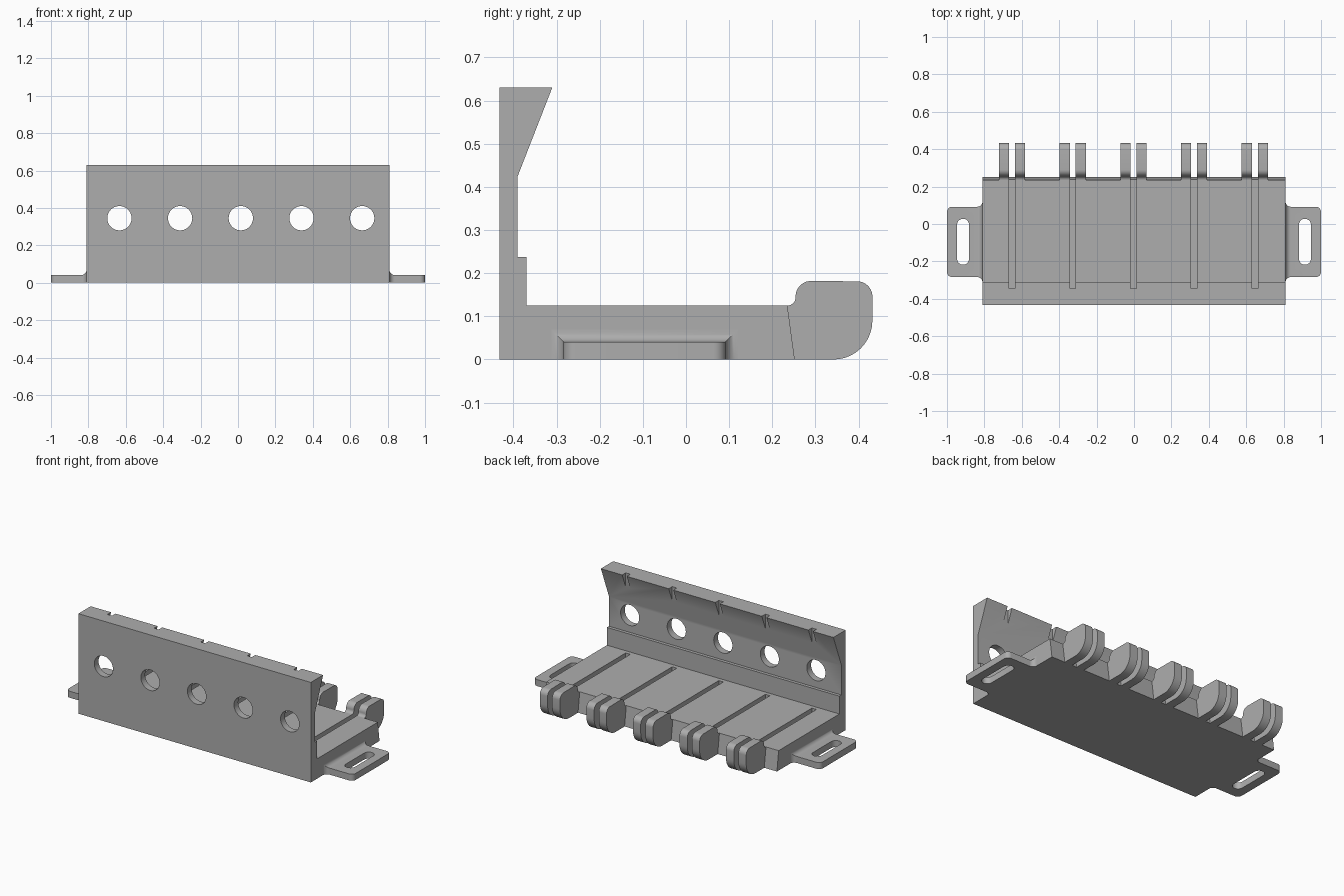
import bpy, bmesh, math

cube = bpy.data.objects.get("Cube")
if cube:
    bpy.data.objects.remove(cube)

GREY = (0.42, 0.42, 0.42, 1)
grey = bpy.data.materials.new("plain grey")
grey.use_nodes = True
grey.diffuse_color = GREY
grey.node_tree.nodes["Principled BSDF"].inputs["Base Color"].default_value = GREY

HALF = 0.81                                        # half width of the body
STATIONS = [-0.652 + 0.3245 * i for i in range(5)]  # one cable slot each
SLOT = 0.016                                       # half width of a slot


def make(name, bm):
    bmesh.ops.recalc_face_normals(bm, faces=bm.faces)
    mesh = bpy.data.meshes.new(name)
    bm.to_mesh(mesh)
    bm.free()
    mesh.materials.append(grey)
    ob = bpy.data.objects.new(name, mesh)
    bpy.context.collection.objects.link(ob)
    return ob


def loft(bm, rings):
    """Skin a row of equal rings and cap both ends."""
    rows = [[bm.verts.new(p) for p in ring] for ring in rings]
    for a, b in zip(rows, rows[1:]):
        for i in range(len(a)):
            j = (i + 1) % len(a)
            bm.faces.new((a[i], a[j], b[j], b[i]))
    bm.faces.new(rows[0])
    bm.faces.new(rows[-1][::-1])


def extrude_x(bm, profile, x0, x1):
    loft(bm, [[(x, y, z) for y, z in profile] for x in (x0, x1)])


def box(y0, y1, z0, z1):
    return [(y0, z0), (y1, z0), (y1, z1), (y0, z1)]


def arc(cx, cy, r, a0, a1, n=10):
    angles = [math.radians(a0 + (a1 - a0) * i / n) for i in range(n + 1)]
    return [(cx + r * math.cos(a), cy + r * math.sin(a)) for a in angles]


def cut(ob, bm):
    cutter = make("cutter", bm)
    cutter.hide_render = True
    mod = ob.modifiers.new("cut", "BOOLEAN")
    mod.operation = "DIFFERENCE"
    mod.solver = "EXACT"
    mod.object = cutter
    bpy.context.view_layer.objects.active = ob
    bpy.ops.object.modifier_apply(modifier=mod.name)
    bpy.data.objects.remove(cutter)


def smooth(ob):
    bpy.ops.object.select_all(action="DESELECT")
    ob.select_set(True)
    bpy.context.view_layer.objects.active = ob
    bpy.ops.object.shade_smooth_by_angle(angle=math.radians(30))


# Body: base plate, stepped wall and overhanging lip in one profile
bm = bmesh.new()
extrude_x(bm, [(-0.432, 0), (0.252, 0), (0.235, 0.125), (-0.37, 0.125),
               (-0.37, 0.237), (-0.39, 0.237), (-0.39, 0.425),
               (-0.31, 0.63), (-0.432, 0.63)], -HALF, HALF)
body = make("bracket_body", bm)

# Round holes through the wall
bm = bmesh.new()
for x in STATIONS:
    loft(bm, [[(px, y, pz) for px, pz in arc(x + 0.018, 0.345, 0.065, 0, 360, 40)[:-1]]
              for y in (-0.5, -0.34)])
cut(body, bm)

# Grooves in the base plate and notches in the lip
bm = bmesh.new()
for x in STATIONS:
    extrude_x(bm, box(-0.345, 0.5, 0.095, 0.2), x - SLOT, x + SLOT)
    extrude_x(bm, box(-0.345, -0.2, 0.45, 0.7), x - SLOT, x + SLOT)
cut(body, bm)
smooth(body)

# Paired rounded prongs along the back edge
prong = ([(0.252, 0), (0.342, 0)] + arc(0.342, 0.09, 0.09, -90, 0)
         + arc(0.397, 0.146, 0.035, 0, 90) + arc(0.29, 0.146, 0.036, 90, 180)
         + arc(0.235, 0.144, 0.019, 0, -90, 6))
bm = bmesh.new()
for x in STATIONS:
    for side in (-1, 1):
        extrude_x(bm, prong, x + side * SLOT, x + side * 0.07)
smooth(make("cable_prongs", bm))

# Mounting ears: filleted root, rounded outer corners, long slot
R, FLAT = 0.028, 0.041
steps = [i / 8 for i in range(9)]
for name, side in (("left_ear", 1), ("right_ear", -1)):
    rings = []
    for t in steps:                                # flare into the body
        a = t * math.pi / 2
        h = R * (1 - math.sin(a))
        x = HALF + R * (1 - math.cos(a))
        rings.append((x, h, FLAT + h))
    for t in steps:                                # outer corners
        a = t * math.pi / 2
        rings.append((1 - R + R * math.sin(a), -R * (1 - math.cos(a)), FLAT))
    bm = bmesh.new()
    loft(bm, [[(side * x, y, z) for y, z in box(-0.284 - h, 0.092 + h, 0, top)]
              for x, h, top in rings])
    ear = make(name, bm)
    bm = bmesh.new()
    outline = arc(0.914, -0.004, 0.032, 0, 180) + arc(0.914, -0.186, 0.032, 180, 360)
    loft(bm, [[(side * x, y, z) for x, y in outline] for z in (-0.05, 0.1)])
    cut(ear, bm)
    smooth(ear)
